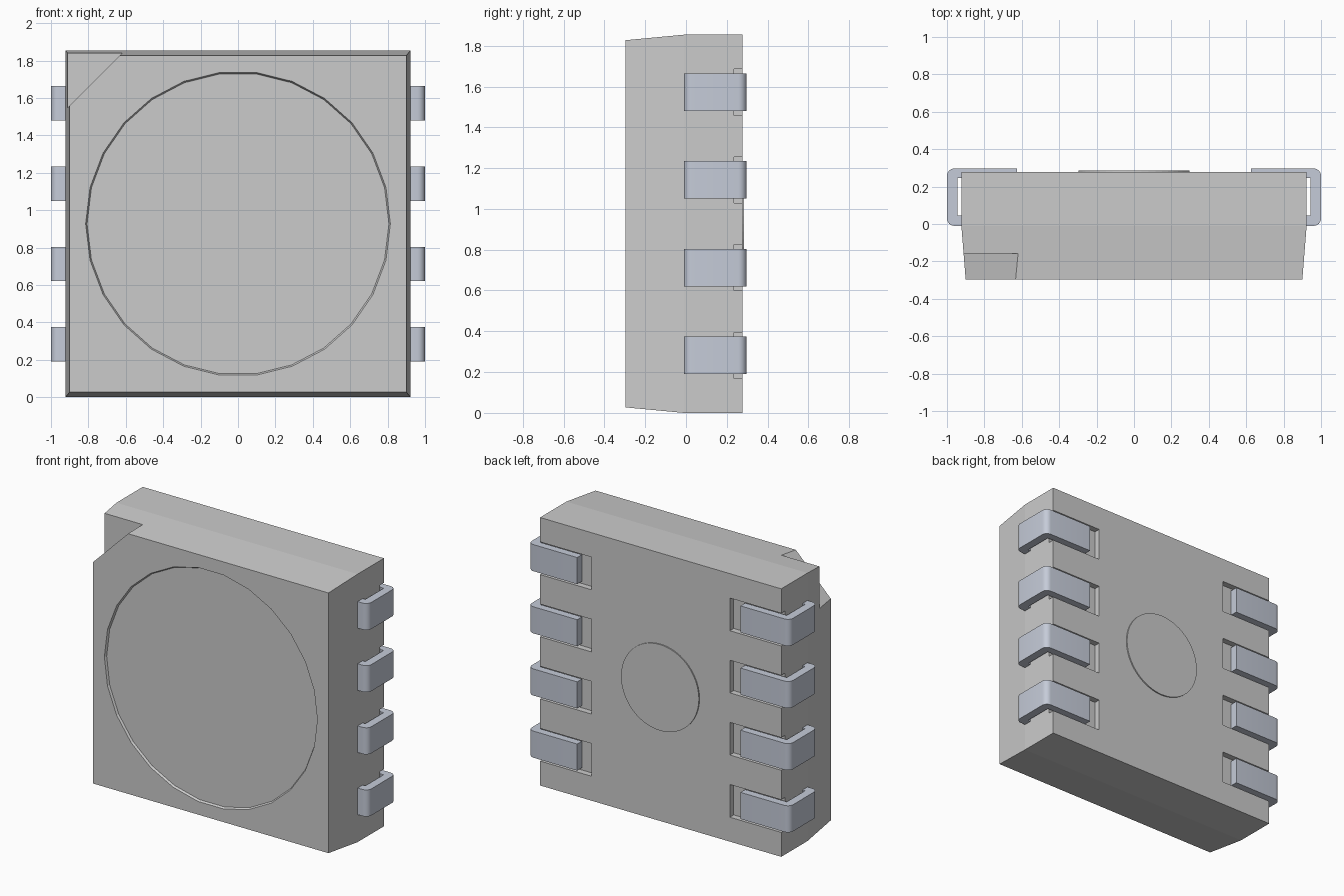
import bpy, bmesh, math
from mathutils import Matrix, Vector

if "Cube" in bpy.data.objects:
    bpy.data.objects.remove(bpy.data.objects["Cube"])

MID = 0.927                       # centre height
FRONT, BEND, BACK = -0.297, -0.01, 0.277
LEAD_Z = [MID + (i - 1.5) * 0.43 for i in range(4)]


def finish(name, bm):
    bmesh.ops.recalc_face_normals(bm, faces=bm.faces)
    mesh = bpy.data.meshes.new(name)
    bm.to_mesh(mesh)
    bm.free()
    ob = bpy.data.objects.new(name, mesh)
    bpy.context.collection.objects.link(ob)
    return ob


def loft(bm, loops):
    """Skin a closed solid through a list of equal-length point loops."""
    rings = [[bm.verts.new(p) for p in loop] for loop in loops]
    for a, b in zip(rings, rings[1:]):
        for i in range(len(a)):
            j = (i + 1) % len(a)
            bm.faces.new((a[i], a[j], b[j], b[i]))
    bm.faces.new(rings[0])
    bm.faces.new(rings[-1])


def rect(y, hx, hz):
    return [(sx * hx, y, MID + sz * hz) for sx, sz in ((-1, -1), (1, -1), (1, 1), (-1, 1))]


def circle(y, r, n):
    return [(r * math.cos(math.tau * i / n), y, MID + r * math.sin(math.tau * i / n)) for i in range(n)]


def cut(ob, cutter):
    cutter.hide_render = True
    mod = ob.modifiers.new("cut", 'BOOLEAN')
    mod.operation, mod.solver, mod.object = 'DIFFERENCE', 'EXACT', cutter
    bpy.context.view_layer.objects.active = ob
    bpy.ops.object.modifier_apply(modifier=mod.name)
    bpy.data.objects.remove(cutter)


# Housing with tapered front half
bm = bmesh.new()
loft(bm, [rect(FRONT, 0.90, 0.90), rect(BEND, 0.923, MID), rect(BACK, 0.923, MID)])
housing = finish("housing", bm)

# Shallow 26-sided window recess on the front
bm = bmesh.new()
loft(bm, [circle(FRONT - 0.02, 0.826, 26), circle(FRONT + 0.014, 0.807, 26)])
cut(housing, finish("window_cutter", bm))

# Triangular orientation notch in the upper left front corner
bm = bmesh.new()
loft(bm, [[(x, y, z) for x, z in ((-1.12, 1.34), (-0.42, 2.04), (-1.12, 2.04))] for y in (-0.5, -0.157)])
cut(housing, finish("notch_cutter", bm))

# Pockets behind the lead feet
bm = bmesh.new()
for side in (-1, 1):
    for z in LEAD_Z:
        bmesh.ops.create_cube(bm, size=1, matrix=Matrix.Translation((side * 0.78, 0.335, z))
                              @ Matrix.Diagonal((0.50, 0.20, 0.226, 1)))
cut(housing, finish("pocket_cutter", bm))

# Round raised pad on the back
bm = bmesh.new()
loft(bm, [circle(BACK - 0.01, 0.298, 48), circle(BACK + 0.008, 0.298, 48)])
finish("back_pad", bm)

# Leads: C-shaped profile in x/y, extruded along z
metal = bpy.data.materials.new("lead_metal")
metal.diffuse_color = (0.56, 0.60, 0.69, 1)
metal.use_nodes = True
metal.node_tree.nodes["Principled BSDF"].inputs["Base Color"].default_value = metal.diffuse_color


def arc(cx, cy, r, a0, a1, n=6):
    return [(cx + r * math.cos(math.radians(a0 + (a1 - a0) * i / n)),
             cy + r * math.sin(math.radians(a0 + (a1 - a0) * i / n))) for i in range(n + 1)]


PROFILE = ([(0.915, -0.01)] + arc(0.96, 0.03, 0.04, -90, 0) + arc(0.96, 0.257, 0.04, 0, 90)
           + [(0.625, 0.297), (0.625, 0.245), (0.943, 0.245), (0.943, 0.045), (0.915, 0.045)])
for side, label in ((-1, "left"), (1, "right")):
    for i, z in enumerate(LEAD_Z):
        bm = bmesh.new()
        loft(bm, [[(side * x, y, z + dz) for x, y in PROFILE] for dz in (-0.092, 0.092)])
        lead = finish(f"{label}_lead_{i + 1}", bm)
        lead.data.materials.append(metal)
        bpy.ops.object.select_all(action='DESELECT')
        lead.select_set(True)
        bpy.context.view_layer.objects.active = lead
        bpy.ops.object.shade_smooth_by_angle(angle=math.radians(30))
